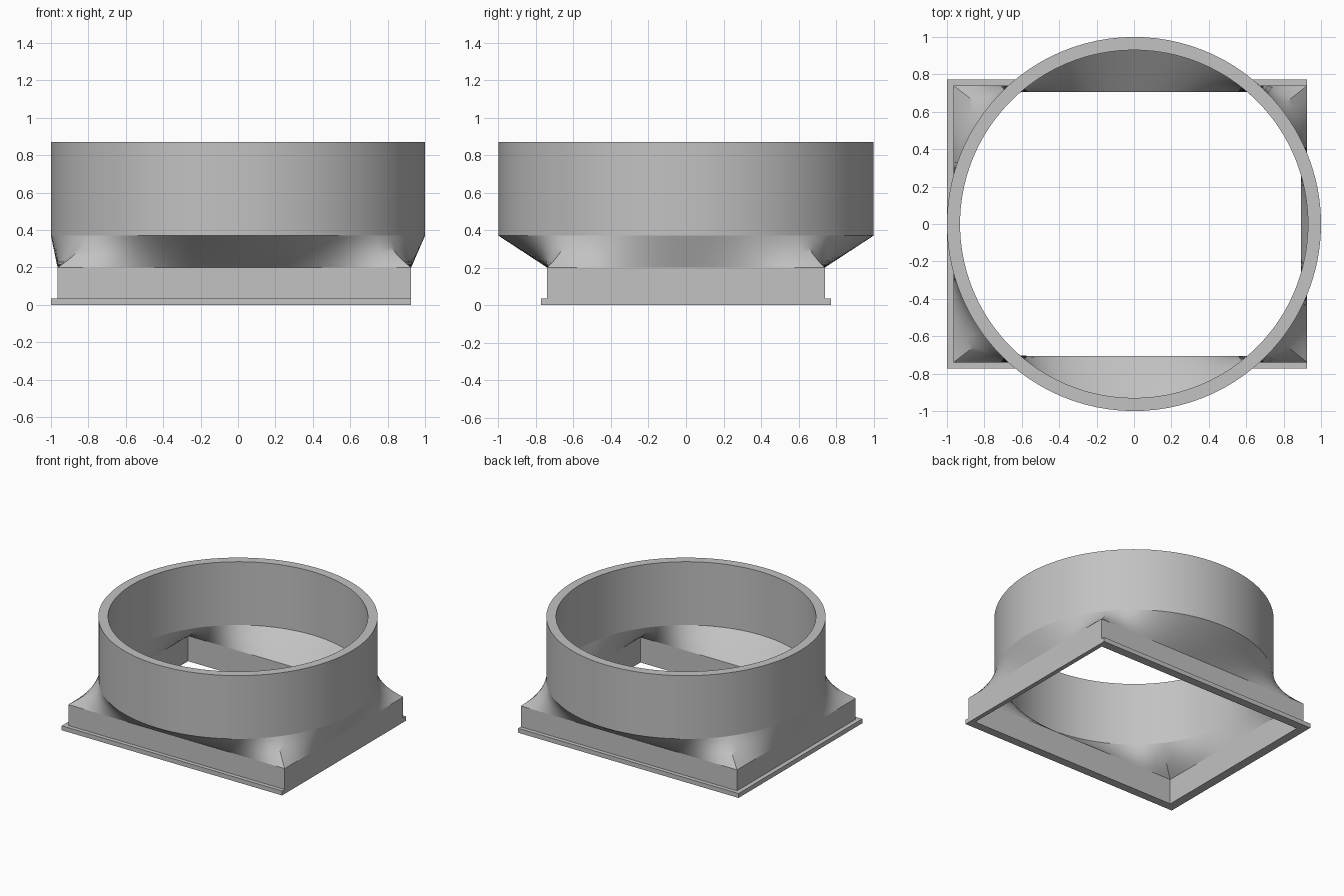
import bpy
import bmesh
from math import atan2, cos, sin, pi, radians
from mathutils import Vector

cube = bpy.data.objects.get("Cube")
if cube:
    bpy.data.objects.remove(cube)

grey = bpy.data.materials.new("light_grey")
grey.use_nodes = True
grey.diffuse_color = (0.54, 0.54, 0.54, 1)
grey.node_tree.nodes["Principled BSDF"].inputs["Base Color"].default_value = grey.diffuse_color

SIDE_STEPS = 28
Z_LIP, Z_COLLAR, Z_RING, Z_TOP = 0.035, 0.2, 0.37, 0.87

# Rectangles as (left limit, right limit, half depth)
FLANGE = (-1.0, 0.926, 0.772)
OUTER = (-0.965, 0.926, 0.74)
INNER = (-0.93, 0.892, 0.705)


def angles(box):
    """Angles counter-clockwise round the box, hitting each corner exactly."""
    x0, x1, d = box
    corners = [atan2(-d, x1), atan2(d, x1), atan2(d, x0), atan2(-d, x0) + 2 * pi]
    corners.append(corners[0] + 2 * pi)
    return [a + (b - a) * i / SIDE_STEPS
            for a, b in zip(corners, corners[1:]) for i in range(SIDE_STEPS)]


def box_radius(box, a):
    """Distance from the axis to the box wall along angle a."""
    x0, x1, d = box
    c, s = cos(a), sin(a)
    rx = (x1 if c > 0 else x0) / c if abs(c) > 1e-6 else 9
    ry = d / abs(s) if abs(s) > 1e-6 else 9
    return min(rx, ry)


def rect(box, z):
    return [Vector((box_radius(box, a) * cos(a), box_radius(box, a) * sin(a), z))
            for a in angles(box)]


def circle(box, r, z):
    return [Vector((r * cos(a), r * sin(a), z)) for a in angles(box)]


def blend(box, r, steps=8):
    """Rectangle to circle; straight on the sides, flared at the corners."""
    rows = []
    for k in range(steps + 1):
        t = k / steps
        row = []
        for a in angles(box):
            b = box_radius(box, a)
            mid = (b + r) / 2
            if b > r:
                mid = (mid + r) / 2
            rad = (1 - t) ** 2 * b + 2 * t * (1 - t) * mid + t * t * r
            row.append(Vector((rad * cos(a), rad * sin(a),
                               Z_COLLAR + t * (Z_RING - Z_COLLAR))))
        rows.append(row)
    return rows


def part(name, *chains):
    """Skin each chain of matching loops with quads."""
    bm = bmesh.new()
    for chain in chains:
        rows = [[bm.verts.new(p) for p in loop] for loop in chain]
        for lo, hi in zip(rows, rows[1:]):
            n = len(lo)
            for i in range(n):
                j = (i + 1) % n
                bm.faces.new((lo[i], lo[j], hi[j], hi[i]))
    bmesh.ops.dissolve_degenerate(bm, dist=1e-5, edges=bm.edges[:])
    mesh = bpy.data.meshes.new(name)
    bm.to_mesh(mesh)
    bm.free()
    mesh.materials.append(grey)
    obj = bpy.data.objects.new(name, mesh)
    bpy.context.collection.objects.link(obj)
    bpy.ops.object.select_all(action='DESELECT')
    obj.select_set(True)
    bpy.context.view_layer.objects.active = obj
    bpy.ops.object.shade_smooth_by_angle(angle=radians(30))
    return obj


# Base lip, open on the right where it sits flush with the collar
part("base_flange", [rect(INNER, 0), rect(FLANGE, 0),
                     rect(FLANGE, Z_LIP), rect(OUTER, Z_LIP)])

# Straight rectangular wall
part("rectangular_collar",
     [rect(OUTER, Z_LIP), rect(OUTER, Z_COLLAR)],
     [rect(INNER, Z_COLLAR), rect(INNER, 0)])

# Rectangle-to-round adapter, outside and inside skins
part("transition", blend(OUTER, 1.0), blend(INNER, 0.93)[::-1])

# Round duct ring
part("round_ring", [circle(OUTER, 1.0, Z_RING), circle(OUTER, 1.0, Z_TOP),
                    circle(INNER, 0.93, Z_TOP), circle(INNER, 0.93, Z_RING)])
